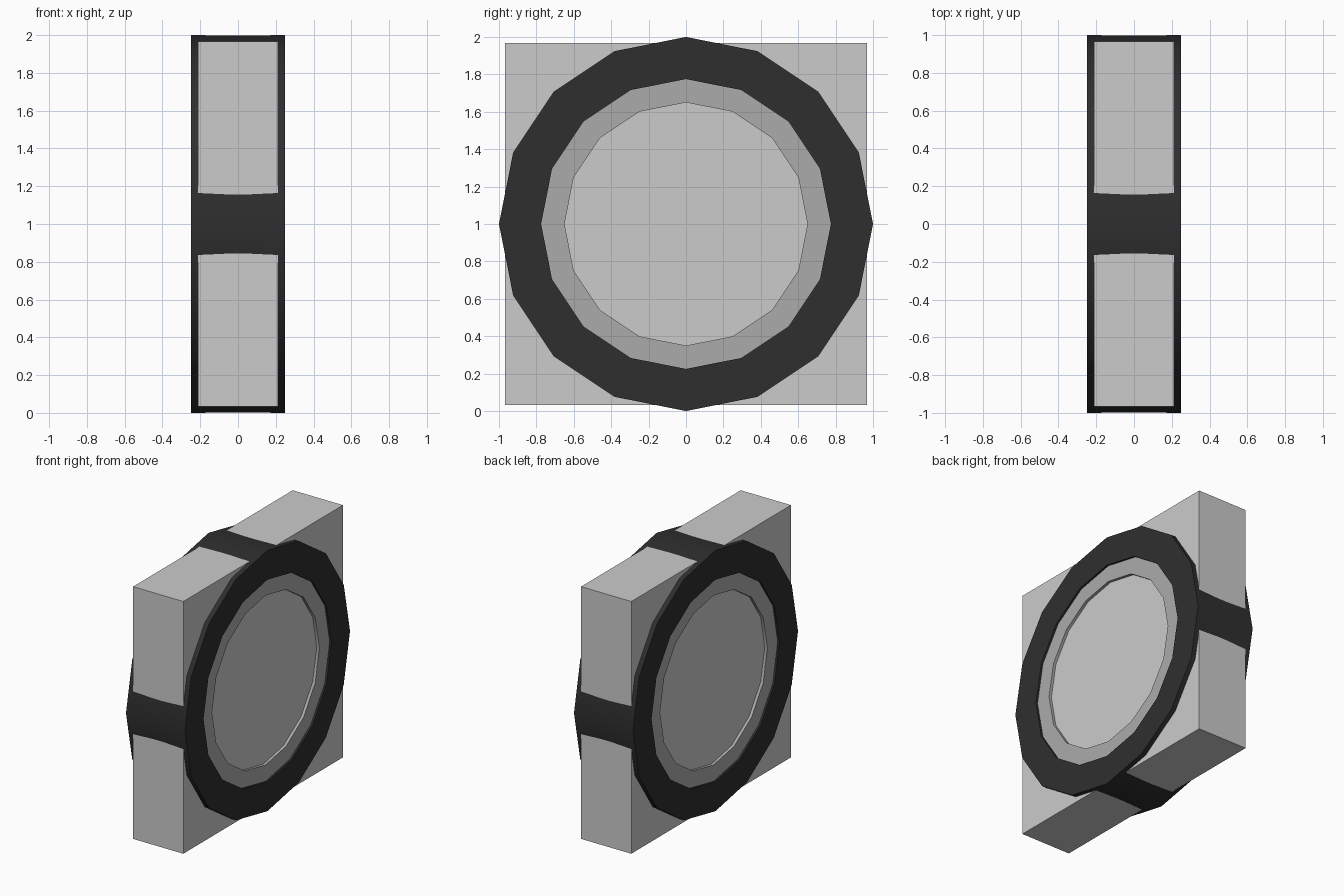
import bpy, bmesh, math

if "Cube" in bpy.data.objects:
    bpy.data.objects.remove(bpy.data.objects["Cube"])

SIDES = 16


def material(name, value):
    m = bpy.data.materials.new(name)
    m.diffuse_color = (value, value, value, 1)
    m.use_nodes = True
    m.node_tree.nodes["Principled BSDF"].inputs["Base Color"].default_value = m.diffuse_color
    return m


def lathe(name, profile, mat):
    """Spin a closed (x, radius) profile around the x axis through z = 1."""
    bm = bmesh.new()
    rings = []
    for i in range(SIDES):
        a = 2 * math.pi * i / SIDES
        rings.append([bm.verts.new((x, r * math.cos(a), r * math.sin(a)))
                      for x, r in profile])
    n = len(profile)
    for i in range(SIDES):
        a, b = rings[i], rings[(i + 1) % SIDES]
        for j in range(n):
            k = (j + 1) % n
            bm.faces.new((a[j], a[k], b[k], b[j]))
    bmesh.ops.recalc_face_normals(bm, faces=bm.faces)
    mesh = bpy.data.meshes.new(name)
    bm.to_mesh(mesh)
    bm.free()
    mesh.materials.append(mat)
    ob = bpy.data.objects.new(name, mesh)
    ob.location.z = 1
    bpy.context.collection.objects.link(ob)
    bpy.context.view_layer.objects.active = ob
    ob.select_set(True)
    bpy.ops.object.shade_smooth_by_angle(angle=math.radians(30))
    ob.select_set(False)
    return ob


# Tire: square shoulders with a very shallow dip along the tread centre
lathe("tire", [(-0.25, 0.775), (-0.25, 1.0), (-0.04, 0.998), (0.04, 0.998),
               (0.25, 1.0), (0.25, 0.775)], material("rubber", 0.028))

# Rim: flat ring on each side, just inside the tire
lathe("rim", [(-0.235, 0.65), (-0.235, 0.78), (0.235, 0.78), (0.235, 0.65)],
      material("rim_grey", 0.41))

# Square block through the wheel, closing the hub
bpy.ops.mesh.primitive_cube_add(size=1, location=(0, 0, 1))
block = bpy.context.object
block.name = "block"
block.scale = (0.426, 1.934, 1.934)
